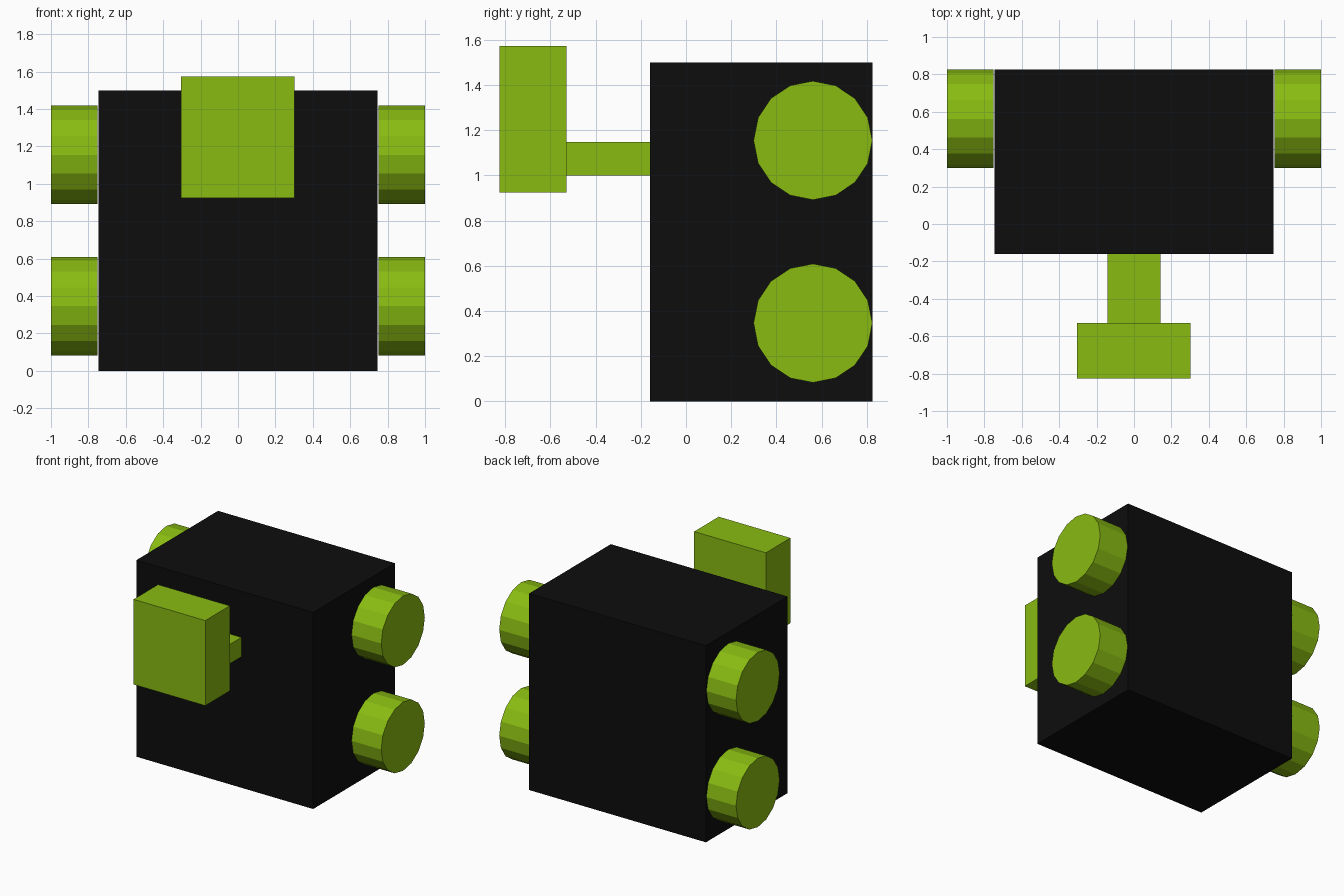
import bpy
from math import pi

if "Cube" in bpy.data.objects:
    bpy.data.objects.remove(bpy.data.objects["Cube"])


def material(name, color):
    m = bpy.data.materials.new(name)
    m.diffuse_color = color
    m.use_nodes = True
    m.node_tree.nodes["Principled BSDF"].inputs["Base Color"].default_value = m.diffuse_color
    return m


BLACK = material("black", (0.004, 0.004, 0.004, 1))
LIME = material("lime", (0.25, 0.5, 0.006, 1))


def box(name, lo, hi, mat):
    center = [(a + b) / 2 for a, b in zip(lo, hi)]
    bpy.ops.mesh.primitive_cube_add(size=1, location=center)
    ob = bpy.context.object
    ob.name = name
    ob.scale = [b - a for a, b in zip(lo, hi)]
    bpy.ops.object.transform_apply(location=False, rotation=False, scale=True)
    ob.data.materials.append(mat)


def wheel(name, side, z):
    # 16-sided disc lying along x, set against the side of the body
    bpy.ops.mesh.primitive_cylinder_add(
        vertices=16, radius=0.263, depth=0.25,
        location=(side * 0.875, 0.562, z), rotation=(0, pi / 2, 0))
    ob = bpy.context.object
    ob.name = name
    ob.data.materials.append(LIME)


# Main block
box("body", (-0.747, -0.16, 0), (0.747, 0.826, 1.5), BLACK)

# Stem and plate projecting from the front
box("neck", (-0.143, -0.54, 1.0), (0.141, -0.15, 1.148), LIME)
box("head", (-0.304, -0.826, 0.924), (0.302, -0.53, 1.574), LIME)

# Upper and lower wheels on both sides
for side, label in ((-1, "left"), (1, "right")):
    wheel(f"lower_wheel_{label}", side, 0.346)
    wheel(f"upper_wheel_{label}", side, 1.155)
